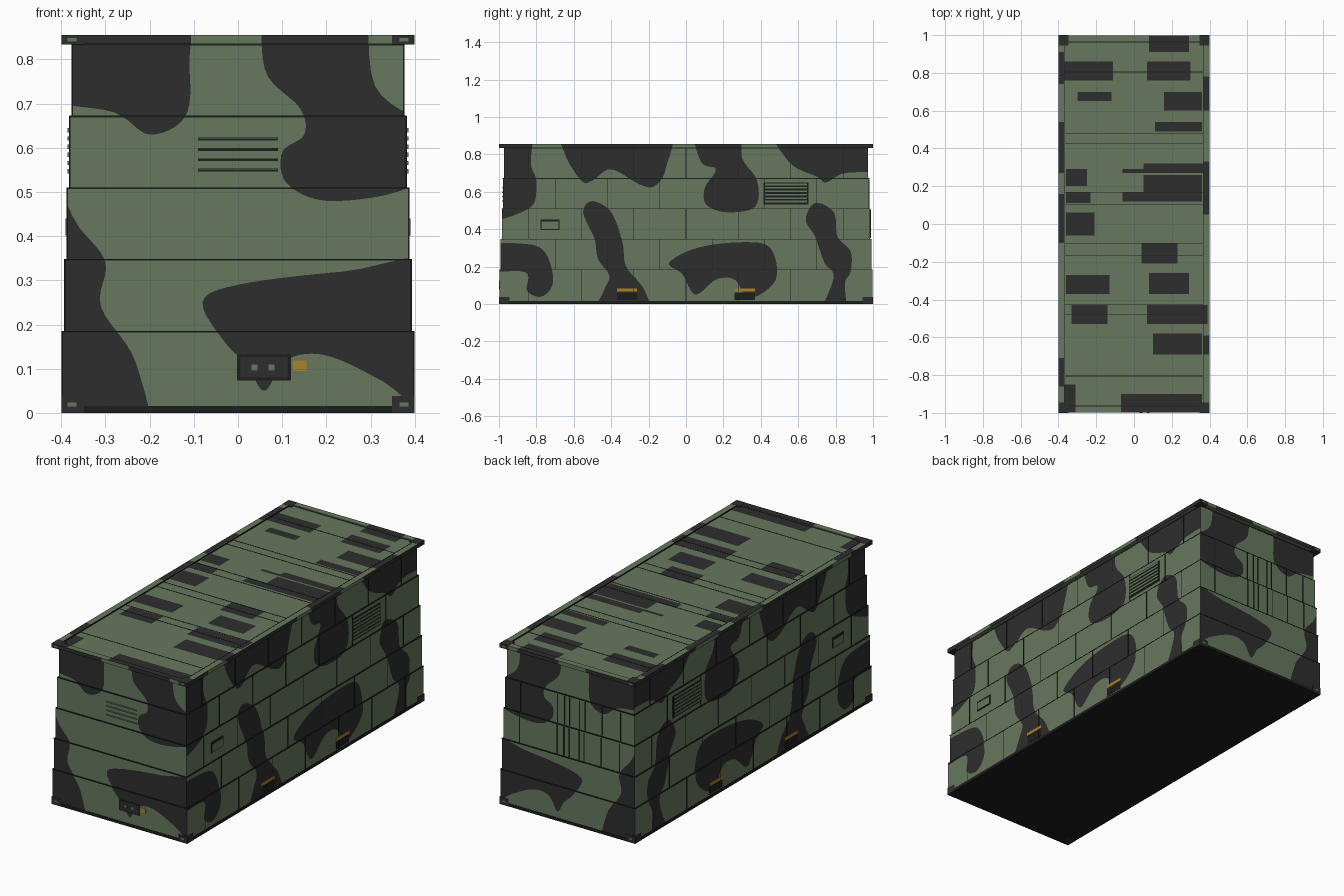
import bpy
import bmesh
from mathutils import Vector
from mathutils.geometry import delaunay_2d_cdt

default_cube = bpy.data.objects.get("Cube")
if default_cube:
    bpy.data.objects.remove(default_cube, do_unlink=True)


def make_material(name, colour):
    material = bpy.data.materials.new(name)
    material.use_nodes = True
    material.diffuse_color = (*colour, 1)
    shader = material.node_tree.nodes["Principled BSDF"]
    shader.inputs["Base Color"].default_value = (*colour, 1)
    shader.inputs["Roughness"].default_value = 0.8
    return material


GREEN = make_material("olive green", (0.135, 0.19, 0.112))
DARK = make_material("charcoal", (0.027, 0.027, 0.027))
BLACK = make_material("trim black", (0.012, 0.013, 0.012))
YELLOW = make_material("label yellow", (0.4, 0.22, 0.02))

# Painted patches, as control points in hundredths of a unit
FRONT_PATCHES = [
    [(-45, 95), (-14, 95), (-11, 78), (-12, 67), (-20, 63), (-28, 68), (-45, 73)],
    [(8, 95), (6, 78), (14, 69), (15, 63), (10, 59), (11, 52), (20, 48), (36, 50),
     (45, 56), (42, 65), (31, 74), (27, 95)],
    [(-45, 53), (-36, 42), (-30, 34), (-31, 24), (-23, 11), (-21, -9), (-45, -9)],
    [(48, 33), (24, 32), (0, 29), (-8, 25), (-3, 16), (2, 11), (6, 5), (11, 12),
     (20, 13), (33, 7), (48, -2)],
]
SIDE_HIGH = [
    [(-110, 95), (-84, 95), (-83, 75), (-80, 65), (-84, 51), (-110, 48)],
    [(-64, 95), (-65, 81), (-56, 66), (-50, 66), (-40, 72), (-25, 64), (-17, 63),
     (-11, 72), (-11, 95)],
    [(5, 95), (8, 76), (16, 72), (10, 62), (11, 53), (22, 49), (37, 52), (38, 66),
     (30, 78), (28, 95)],
    [(50, 95), (55, 76), (70, 68), (75, 65), (85, 70), (110, 73), (110, 95)],
]
SIDE_LOW = [
    [(-55, 49), (-50, 55), (-40, 49), (-34, 33), (-32, 20), (-22, 7), (-20, -9),
     (-49, -9), (-44, 7), (-41, 15), (-47, 24), (-49, 35)],
    [(-110, 31), (-85, 32), (-75, 27), (-71, 12), (-77, 4), (-85, 7), (-86, 17), (-110, 18)],
    [(-9, 22), (6, 30), (30, 33), (45, 30), (48, 13), (34, 3), (26, 13), (16, 13),
     (5, 5), (-2, 16)],
    [(64, 45), (69, 54), (79, 49), (81, 36), (88, 28), (88, 17), (85, 11), (85, -9),
     (71, -9), (79, 14), (74, 22), (69, 36)],
]

# Roof patches as rectangles: left, right, near, far
ROOF_PATCHES = [
    (-37, -11, 76, 86), (8, 29, 91, 101), (7, 30, 76, 86), (-30, -12, 65, 70),
    (16, 36, 60, 70), (11, 36, 49, 54), (-6, 37, 27, 29), (5, 37, 29, 32),
    (5, 36, 17, 26), (-6, 36, 12, 17), (-36, -25, 20, 29), (-36, -23, 11, 17),
    (-36, -21, -6, 6), (4, 23, -21, -10), (-36, -13, -37, -27), (-33, -14, -53, -43),
    (8, 29, -37, -26), (7, 39, -53, -43), (10, 36, -69, -58), (-7, 36, -101, -90),
    (-37, -31, -101, -85),
]
RAIL_PATCHES = [
    (-41, -37, 27, 54), (-41, -37, -10, 16), (-41, -37, -86, -71), (-41, -37, 74, 91),
    (36, 41, 5, 33), (36, 41, -69, -59), (36, 41, 60, 78),
]


def smooth_outline(points, steps=6):
    """Closed smooth curve through the control points."""
    pts = [Vector(p) / 100 for p in points]
    outline = []
    for i, b in enumerate(pts):
        a, c, d = pts[i - 1], pts[(i + 1) % len(pts)], pts[(i + 2) % len(pts)]
        for k in range(steps):
            t = k / steps
            outline.append(b + (c - a) * t / 2 + (a - b * 2.5 + c * 2 - d / 2) * t * t
                           + ((b - c) * 3 + d - a) * t ** 3 / 2)
    return outline


def rectangle(x0, x1, y0, y1):
    return [Vector(p) for p in ((x0, y0), (x1, y0), (x1, y1), (x0, y1))]


def inside(point, outline):
    hit = False
    for a, b in zip(outline, outline[1:] + outline[:1]):
        if (a.y > point.y) != (b.y > point.y):
            if point.x < a.x + (point.y - a.y) * (b.x - a.x) / (b.y - a.y):
                hit = not hit
    return hit


def painted_panel(bm, bounds, patches, place, flip=False):
    """Fill a rectangle, cutting the patch outlines into its faces."""
    frame = rectangle(*bounds)
    verts, edges = [], []
    for loop in [frame] + patches:
        start, count = len(verts), len(loop)
        verts += loop
        edges += [(start + i, start + (i + 1) % count) for i in range(count)]
    points, _, triangles, *_ = delaunay_2d_cdt(verts, edges, [], 0, 1e-5)
    made = {}
    for tri in triangles:
        centre = sum((points[i] for i in tri), Vector((0, 0))) / len(tri)
        if not inside(centre, frame):
            continue
        for i in tri:
            if i not in made:
                made[i] = bm.verts.new(place(*points[i]))
        face = bm.faces.new([made[i] for i in (reversed(tri) if flip else tri)])
        face.material_index = int(any(inside(centre, p) for p in patches))


def finish(bm, name, materials):
    mesh = bpy.data.meshes.new(name)
    bm.to_mesh(mesh)
    bm.free()
    for material in materials:
        mesh.materials.append(material)
    obj = bpy.data.objects.new(name, mesh)
    bpy.context.collection.objects.link(obj)
    return obj


def boxes(name, material, spans):
    """One object from boxes given as x, y and z spans."""
    bm = bmesh.new()
    for span in spans:
        made = bmesh.ops.create_cube(bm, size=1)["verts"]
        for v in made:
            v.co = [(lo + hi) / 2 + c * (hi - lo) for c, (lo, hi) in zip(v.co, span)]
    return finish(bm, name, [material])


def on_sides(depth, tier, spans):
    """Thin plates on both long walls from (y, z) spans."""
    x = half_size(tier)[0]
    return [(sorted((s * (x - 0.01), s * (x + depth))), y, z) for s in (-1, 1) for y, z in spans]


def on_end(sign, depth, tier, spans):
    """Thin plates on one end wall from (x, z) spans."""
    y = half_size(tier)[1]
    return [(x, sorted((sign * (y - 0.01), sign * (y + depth))), z) for x, z in spans]


def half_size(tier):
    return 0.397 - 0.0055 * tier, 0.997 - 0.006 * tier


# Stepped walls with painted patches
LEVELS = [0.016, 0.185, 0.348, 0.51, 0.672, 0.835]
front = [smooth_outline(p) for p in FRONT_PATCHES]
side = [smooth_outline(p) for p in SIDE_HIGH + SIDE_LOW]


def wall_ring(bm, hx, hy, z0, z1):
    for s in (-1, 1):
        painted_panel(bm, (-hx, hx, z0, z1), front, lambda u, z: (u, s * hy, z), s > 0)
        painted_panel(bm, (-hy, hy, z0, z1), side, lambda u, z: (s * hx, u, z), s < 0)


def cap(bm, hx, hy, z, up):
    loop = [bm.verts.new((*p, z)) for p in rectangle(-hx, hx, -hy, hy)]
    bm.faces.new(loop if up else loop[::-1])


for tier, (z0, z1) in enumerate(zip(LEVELS, LEVELS[1:])):
    bm = bmesh.new()
    hx, hy = half_size(tier)
    wall_ring(bm, hx, hy, z0, z1)
    cap(bm, hx, hy, z1, True)
    bmesh.ops.remove_doubles(bm, verts=bm.verts, dist=1e-5)
    finish(bm, f"wall_tier_{tier + 1}", [GREEN, DARK])

# Roof rail and recessed roof panel
roof = [rectangle(*(v / 100 for v in r)) for r in ROOF_PATCHES]
rail = [rectangle(*(v / 100 for v in r)) for r in RAIL_PATCHES]
RX, RY, IX, IY, TOP, DECK = 0.399, 0.999, 0.366, 0.966, 0.855, 0.85
bm = bmesh.new()
wall_ring(bm, RX, RY, LEVELS[-1], TOP)
cap(bm, RX, RY, LEVELS[-1], False)
for s in (-1, 1):
    for bounds in ((*sorted((s * IX, s * RX)), -RY, RY), (-IX, IX, *sorted((s * IY, s * RY)))):
        painted_panel(bm, bounds, rail + roof, lambda x, y: (x, y, TOP))
    painted_panel(bm, (-IX, IX, DECK, TOP), [], lambda u, z: (u, s * IY, z), s < 0)
    painted_panel(bm, (-IY, IY, DECK, TOP), [], lambda u, z: (s * IX, u, z), s > 0)
finish(bm, "roof_rail", [GREEN, DARK])
bm = bmesh.new()
painted_panel(bm, (-IX, IX, -IY, IY), roof, lambda x, y: (x, y, DECK))
finish(bm, "roof_panel", [GREEN, DARK])
seams = [s * y for s in (-1, 1) for y in (0.105, 0.165, 0.425, 0.48, 0.805, 0.964)]
boxes("roof_seams", BLACK, [((-IX, IX), (y - 0.002, y + 0.002), (DECK - 0.003, DECK + 0.001)) for y in seams])
boxes("roof_edge_lines", BLACK, [((s * IX - 0.002, s * IX + 0.002), (-IY, IY), (DECK, TOP + 0.0005))
                                 for s in (-1, 1)])

# Base frame and corner fittings
boxes("base_frame", BLACK, [((-RX, RX), (-RY, RY), (0, LEVELS[0]))])
fittings, slots = [], []
for sx in (-1, 1):
    for sy in (-1, 1):
        for z in ((0, 0.038), (0.834, 0.8555)):
            fittings.append((sorted((sx * 0.348, sx * 0.4)), sorted((sy * 0.945, sy * 0.9995)), z))
            mid = sum(z) / 2
            slots.append((sorted((sx * 0.365, sx * 0.386)), sorted((sy * 0.99, sy)),
                          (mid - 0.004, mid + 0.004)))
boxes("corner_fittings", DARK, fittings)
boxes("corner_slots", GREEN, slots)

# Shadow strips under each step and upright seams in the cladding
strips, uprights = [], []
for tier in range(5):
    hx, hy = half_size(tier)
    z0, z1 = LEVELS[tier], LEVELS[tier + 1]
    strips.append(((-hx - 0.001, hx + 0.001), (-hy - 0.001, hy + 0.001), (z1 - 0.003, z1 + 0.0005)))
    offset = 0.14 * (tier % 2)
    spans = [((y - 0.0015, y + 0.0015), (z0, z1)) for y in (offset - 0.84 + 0.28 * k for k in range(7))
             if abs(y) < 0.95]
    uprights += on_sides(0.002, tier, spans)
boxes("step_strips", BLACK, strips)
boxes("cladding_seams", BLACK, uprights)

# Side vents, hatches, lifting slots and labels
vent_z = [0.547 + 0.0185 * k for k in range(6)]
boxes("side_vent_frames", BLACK, on_sides(0.002, 3, [((0.415, 0.655), (0.533, 0.65))]))
boxes("side_vent_slats", GREEN, on_sides(0.005, 3, [((0.422, 0.648), (z - 0.005, z + 0.005)) for z in vent_z]))
boxes("side_hatch_frames", BLACK, on_sides(0.002, 2, [((-0.778, -0.677), (0.396, 0.452))]))
boxes("side_hatches", GREEN, on_sides(0.004, 2, [((-0.772, -0.683), (0.401, 0.44))]))
slot_y = [(-0.37, -0.262), (0.26, 0.368)]
boxes("lifting_slots", BLACK, on_sides(0.001, 0, [(y, (0.022, 0.062)) for y in slot_y]))
boxes("side_labels", YELLOW, on_sides(0.002, 0, [(y, (0.066, 0.083)) for y in slot_y]))

# Front louvres, control box and label
louvres = [0.549, 0.573, 0.596, 0.619]
boxes("front_louvre_gaps", BLACK, on_end(-1, 0.001, 3, [((-0.09, 0.09), (z - 0.003, z + 0.003)) for z in louvres]))
boxes("front_louvres", GREEN, on_end(-1, 0.005, 3, [((-0.09, 0.09), (z + 0.001, z + 0.004)) for z in louvres]))
boxes("control_box", BLACK, on_end(-1, 0.001, 0, [((-0.002, 0.12), (0.073, 0.132))]))
boxes("control_panel", DARK, on_end(-1, 0.002, 0, [((0.006, 0.112), (0.08, 0.126))]))
boxes("control_knobs", GREEN, on_end(-1, 0.003, 0, [((x - 0.007, x + 0.007), (0.096, 0.11)) for x in (0.037, 0.076)]))
boxes("front_label", YELLOW, on_end(-1, 0.002, 0, [((0.125, 0.155), (0.095, 0.119))]))

# Rear door gaps and lock bars
bars = [0.29, 0.07, 0.03, 0, -0.06, -0.09, -0.19, -0.3]
for tier in (2, 3):
    spans = [((x - 0.002, x + 0.002), (LEVELS[tier] + 0.004, LEVELS[tier + 1] - 0.006)) for x in bars]
    boxes(f"rear_door_bars_{tier - 1}", BLACK, on_end(1, 0.003, tier, spans))
